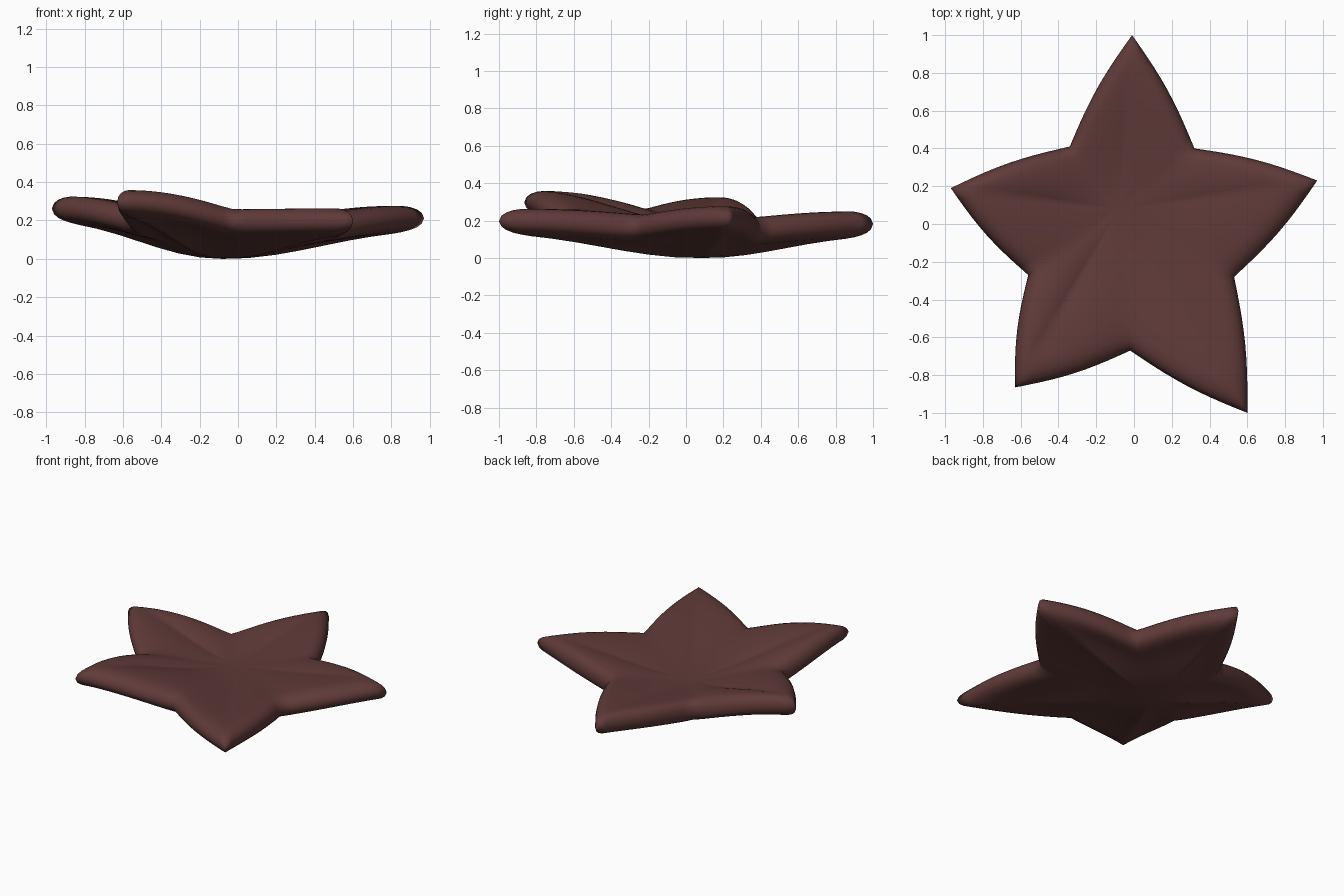
import bpy, bmesh, math
from mathutils import Vector

if "Cube" in bpy.data.objects:
    bpy.data.objects.remove(bpy.data.objects["Cube"])

# Outline corners, tip / notch alternating clockwise: x, y, height of the rim
CORNERS = [(-0.01, 1.00, 0.185), (0.32, 0.40, 0.15),
           (0.97, 0.23, 0.215), (0.53, -0.28, 0.165),
           (0.60, -1.00, 0.20), (-0.02, -0.67, 0.195),
           (-0.63, -0.865, 0.30), (-0.56, -0.27, 0.195),
           (-0.97, 0.19, 0.265), (-0.34, 0.41, 0.15)]
CENTRE = Vector((-0.08, 0.08))
CENTRE_TOP = 0.185
HALF = 0.072          # half thickness of the arms
STEPS = 10            # points along each edge
# Rings from rim inwards: scale, fullness of the rounded edge
RINGS = [(0.988, 0.42), (0.965, 0.65), (0.93, 0.84), (0.89, 0.95), (0.84, 1.0),
         (0.74, 1), (0.62, 1), (0.5, 1), (0.38, 1), (0.26, 1), (0.13, 1)]


def rim_points():
    """Star outline with slightly bowed edges and rim heights."""
    pts = []
    n = len(CORNERS)
    for i in range(n):
        a, b = Vector(CORNERS[i]), Vector(CORNERS[(i + 1) % n])
        d = (b - a).xy.normalized()
        outward = Vector((-d.y, d.x))
        tip, notch = (a, b) if i % 2 == 0 else (b, a)
        for k in range(STEPS):
            t = k / STEPS
            u = 1 - t if i % 2 == 0 else t        # 0 at notch, 1 at tip
            p = a.xy.lerp(b.xy, t) + outward * 0.024 * math.sin(math.pi * t)
            z = notch.z + (tip.z - notch.z) * math.sin(u * math.pi / 2)
            pts.append((p, z))
    return pts


def surface(p, z, s, full, side):
    """Point on the upper (side=1) or lower (side=-1) skin."""
    w = math.sin(s * math.pi / 2) ** 2
    top = CENTRE_TOP + (z + HALF - CENTRE_TOP) * w
    bottom = (z - HALF) * w
    q = CENTRE.lerp(p, s)
    return (q.x, q.y, (top + bottom) / 2 + side * full * (top - bottom) / 2)


rim = rim_points()
bm = bmesh.new()
edge = [bm.verts.new((p.x, p.y, z)) for p, z in rim]
n = len(rim)
for side in (1, -1):
    prev = edge
    for s, full in RINGS:
        ring = [bm.verts.new(surface(p, z, s, full, side)) for p, z in rim]
        for i in range(n):
            j = (i + 1) % n
            bm.faces.new((prev[i], prev[j], ring[j], ring[i]))
        prev = ring
    hub = bm.verts.new((CENTRE.x, CENTRE.y, CENTRE_TOP if side > 0 else 0))
    for i in range(n):
        bm.faces.new((prev[i], prev[(i + 1) % n], hub))
# Soften creases along the arm spines and in the notches
inner = [v for v in bm.verts if v not in set(edge)]
for _ in range(2):
    bmesh.ops.smooth_vert(bm, verts=inner, factor=0.3,
                          use_axis_x=False, use_axis_y=False, use_axis_z=True)
low = min(v.co.z for v in bm.verts)
for v in bm.verts:
    v.co.z -= low
bmesh.ops.recalc_face_normals(bm, faces=bm.faces)
for f in bm.faces:
    f.smooth = True

mesh = bpy.data.meshes.new("star_body")
bm.to_mesh(mesh)
bm.free()
mat = bpy.data.materials.new("dark reddish brown")
mat.diffuse_color = (0.115, 0.043, 0.040, 1)
mat.use_nodes = True
mat.node_tree.nodes["Principled BSDF"].inputs["Base Color"].default_value = mat.diffuse_color
mesh.materials.append(mat)
bpy.context.collection.objects.link(bpy.data.objects.new("star_body", mesh))
